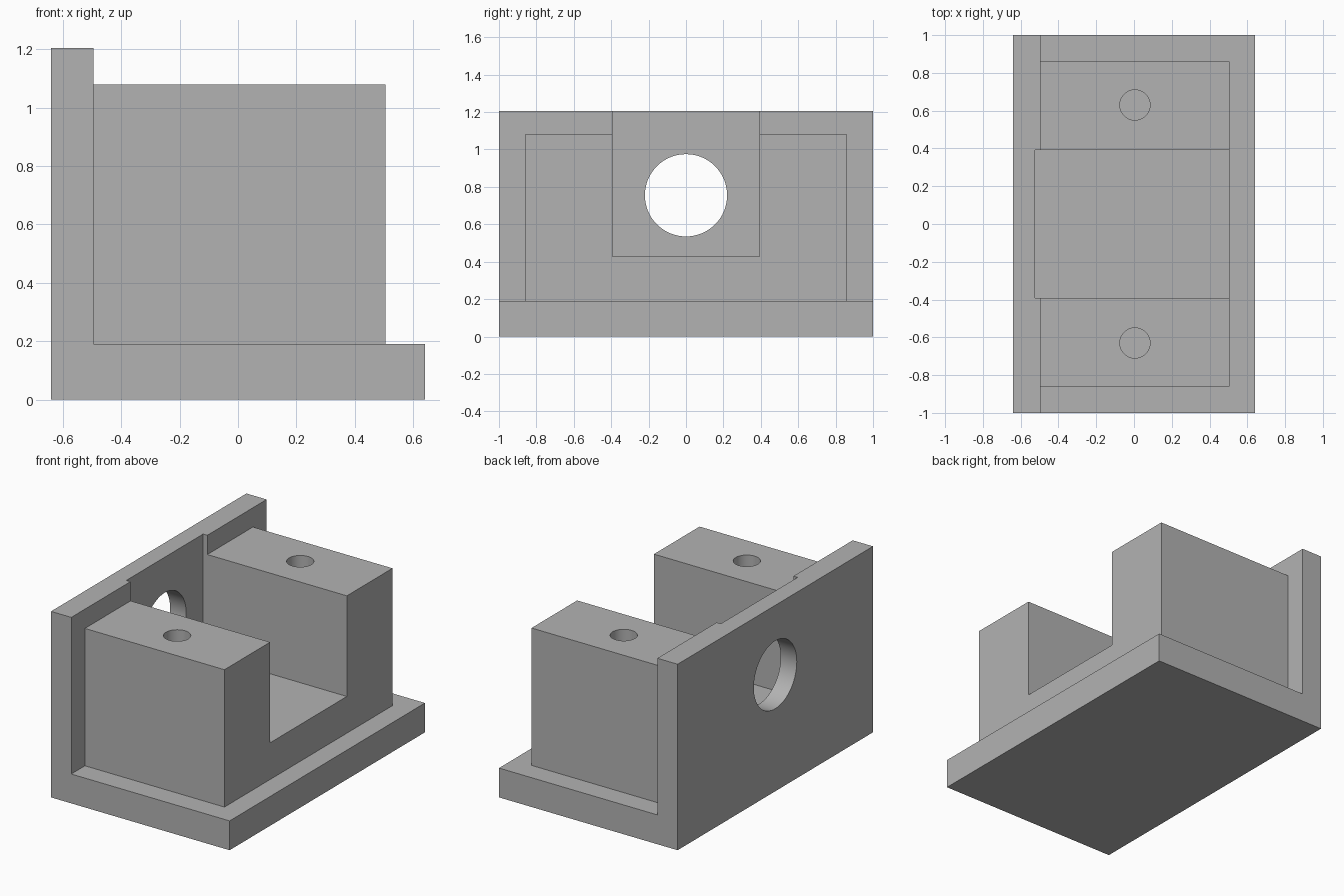
import bpy, math
from mathutils import Matrix

cube = bpy.data.objects.get("Cube")
if cube:
    bpy.data.objects.remove(cube, do_unlink=True)

grey = bpy.data.materials.new("plain_grey")
grey.use_nodes = True
colour = (0.45, 0.45, 0.45, 1)
grey.diffuse_color = colour
grey.node_tree.nodes["Principled BSDF"].inputs["Base Color"].default_value = colour


def box(name, low, high):
    """Axis-aligned box between two corners."""
    bpy.ops.mesh.primitive_cube_add(size=1)
    ob = bpy.context.object
    ob.name = name
    size = [b - a for a, b in zip(low, high)]
    middle = [(a + b) / 2 for a, b in zip(low, high)]
    ob.data.transform(Matrix.Translation(middle) @ Matrix.Diagonal((*size, 1)))
    ob.data.materials.append(grey)
    return ob


def rod(name, centre, radius, depth, rotation=(0, 0, 0)):
    bpy.ops.mesh.primitive_cylinder_add(vertices=64, radius=radius, depth=depth,
                                        location=centre, rotation=rotation)
    ob = bpy.context.object
    ob.name = name
    ob.data.materials.append(grey)
    return ob


def combine(target, tool, operation):
    """Apply a boolean and discard the tool object."""
    mod = target.modifiers.new(operation.title(), 'BOOLEAN')
    mod.operation = operation
    mod.solver = 'EXACT'
    mod.object = tool
    bpy.context.view_layer.objects.active = target
    bpy.ops.object.modifier_apply(modifier=mod.name)
    bpy.data.objects.remove(tool, do_unlink=True)


# Base plate with back wall, and the solid block standing against it
bracket = box("bracket_housing", (-0.64, -1, 0), (0.64, 1, 0.19))
combine(bracket, box("back_wall", (-0.64, -1, 0), (-0.495, 1, 1.205)), 'UNION')
combine(bracket, box("block", (-0.55, -0.86, 0.1), (0.505, 0.86, 1.08)), 'UNION')

# Channel between the two pillars, biting slightly into the wall
combine(bracket, box("channel", (-0.525, -0.393, 0.428), (0.8, 0.393, 1.5)), 'DIFFERENCE')

# Round opening through the wall
combine(bracket, rod("wall_hole", (-0.6, 0, 0.755), 0.22, 0.5,
                     (0, math.pi / 2, 0)), 'DIFFERENCE')

# Blind bolt holes in the pillar tops
for side in (-1, 1):
    combine(bracket, rod("bolt_hole", (0.005, side * 0.63, 1.08), 0.08, 1.0), 'DIFFERENCE')

bpy.ops.object.select_all(action='DESELECT')
bracket.select_set(True)
bpy.context.view_layer.objects.active = bracket
bpy.ops.object.shade_smooth_by_angle(angle=math.radians(30))
